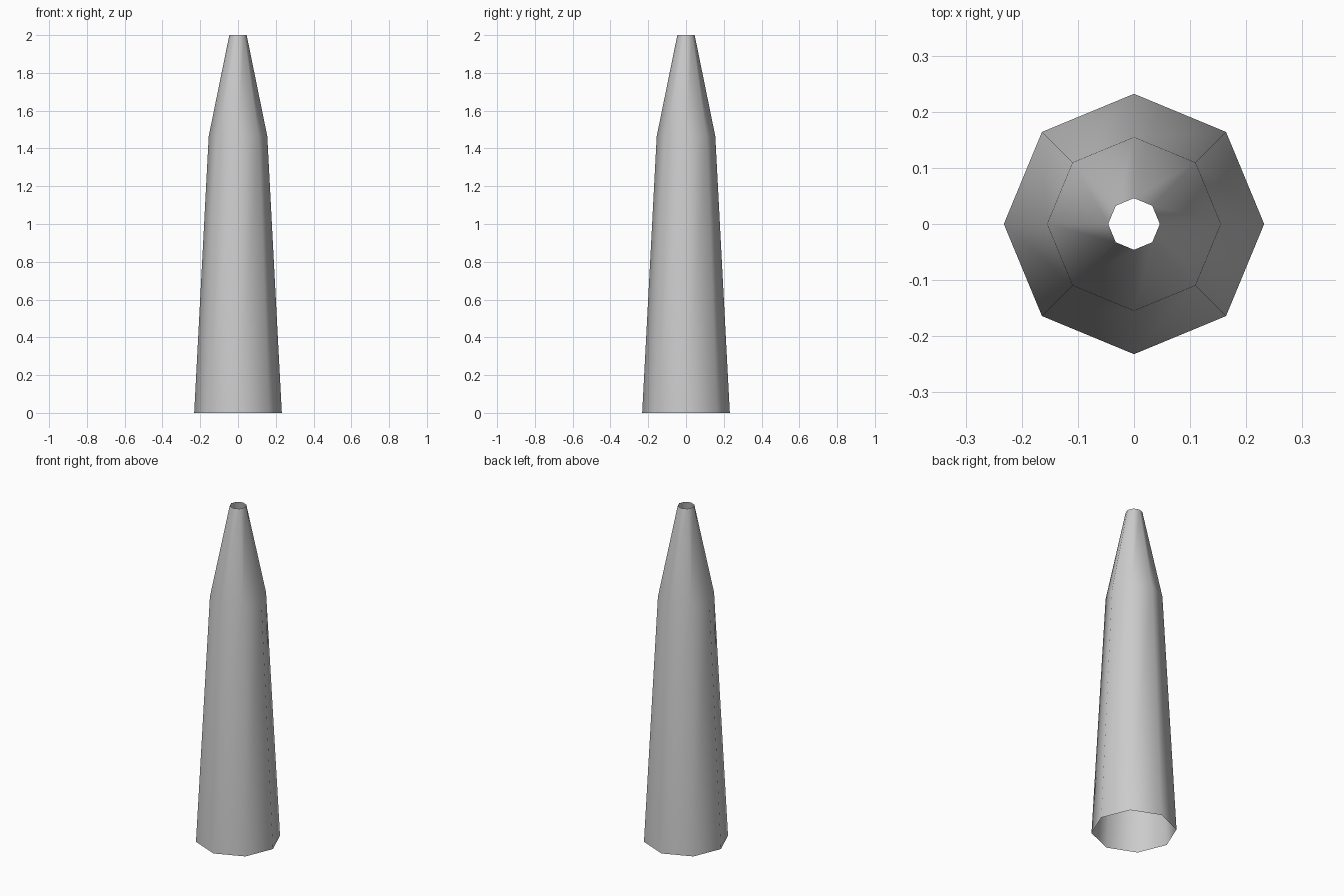
import bpy
import bmesh
from math import cos, sin, tau

if "Cube" in bpy.data.objects:
    bpy.data.objects.remove(bpy.data.objects["Cube"])

SIDES = 8
# (radius, height) profile of the open tapered tube
PROFILE = [(0.232, 0.0), (0.155, 1.465), (0.046, 2.0)]

# Tapered eight-sided shell, open at both ends
bm = bmesh.new()
rings = [[bm.verts.new((r * cos(tau * i / SIDES), r * sin(tau * i / SIDES), z))
          for i in range(SIDES)] for r, z in PROFILE]
for low, high in zip(rings, rings[1:]):
    for i in range(SIDES):
        j = (i + 1) % SIDES
        face = bm.faces.new((low[i], low[j], high[j], high[i]))
        face.smooth = True

mesh = bpy.data.meshes.new("tapered_tube")
bm.to_mesh(mesh)
bm.free()
tube = bpy.data.objects.new("tapered_tube", mesh)
bpy.context.collection.objects.link(tube)
